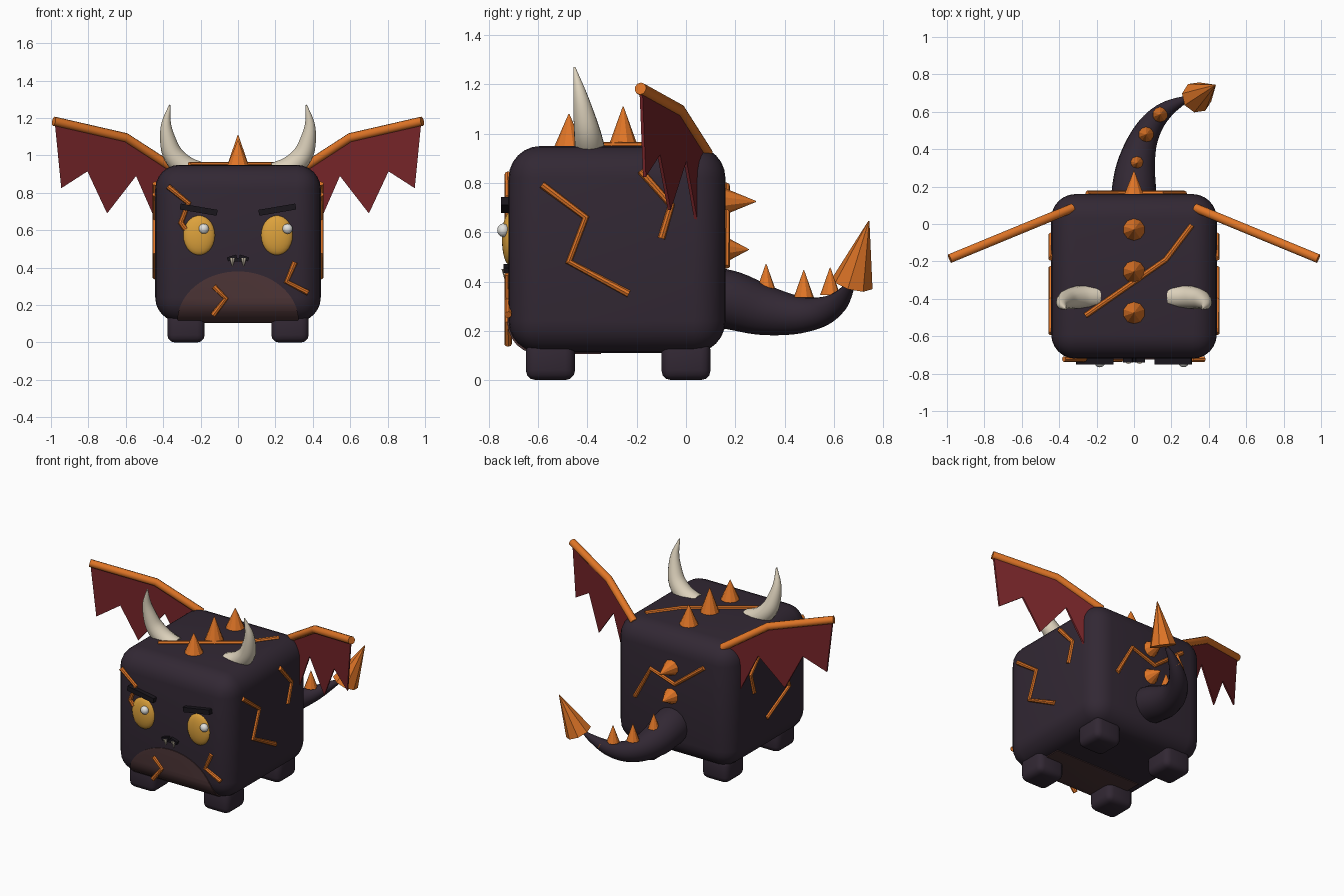
import bpy, bmesh, math
from mathutils import Vector, Matrix

if "Cube" in bpy.data.objects:
    bpy.data.objects.remove(bpy.data.objects["Cube"], do_unlink=True)


def material(name, r, g, b):
    m = bpy.data.materials.new(name)
    m.use_nodes = True
    m.diffuse_color = (r, g, b, 1)
    m.node_tree.nodes["Principled BSDF"].inputs["Base Color"].default_value = (r, g, b, 1)
    return m


HIDE = material("dark plum hide", .032, .021, .034)
ORANGE = material("ember orange", .75, .18, .02)
RED = material("wing red", .18, .018, .022)
YELLOW = material("eye amber", .72, .36, .045)
IVORY = material("horn ivory", .72, .64, .50)
BELLY = material("belly brown", .075, .036, .038)
BLACK = material("brow black", .01, .008, .012)
WHITE = material("glint white", .75, .75, .72)


def finish(name, bm, mat, smooth=None):
    bmesh.ops.recalc_face_normals(bm, faces=bm.faces)
    mesh = bpy.data.meshes.new(name)
    bm.to_mesh(mesh)
    bm.free()
    mesh.materials.append(mat)
    ob = bpy.data.objects.new(name, mesh)
    bpy.context.collection.objects.link(ob)
    if smooth:
        bpy.ops.object.select_all(action='DESELECT')
        ob.select_set(True)
        bpy.context.view_layer.objects.active = ob
        bpy.ops.object.shade_smooth_by_angle(angle=math.radians(smooth))
    return ob


def box(name, center, size, mat, bevel=0, segments=1, tilt=0, smooth=None):
    bm = bmesh.new()
    bmesh.ops.create_cube(bm, size=1)
    bmesh.ops.scale(bm, vec=size, verts=bm.verts)
    if bevel:
        bmesh.ops.bevel(bm, geom=bm.edges[:], offset=bevel, segments=segments,
                        profile=.5, affect='EDGES')
    bm.transform(Matrix.Translation(center) @ Matrix.Rotation(tilt, 4, 'Y'))
    return finish(name, bm, mat, smooth)


def ball(name, center, radii, mat):
    bm = bmesh.new()
    bmesh.ops.create_uvsphere(bm, u_segments=24, v_segments=14, radius=1)
    bm.transform(Matrix.Translation(center) @ Matrix.Diagonal((*radii, 1)))
    return finish(name, bm, mat, 60)


def spike(name, base, tip, radius, mat=ORANGE, sides=10):
    base, tip = Vector(base), Vector(tip)
    axis = tip - base
    bm = bmesh.new()
    bmesh.ops.create_cone(bm, cap_ends=True, segments=sides, radius1=radius,
                          radius2=radius * .03, depth=axis.length)
    turn = axis.to_track_quat('Z', 'Y').to_matrix().to_4x4()
    bm.transform(Matrix.Translation((base + tip) / 2) @ turn)
    return finish(name, bm, mat)


def sweep(name, path, mat, sides=8, steps=1, smooth=None):
    """Tube through (x, y, z, radius) points; steps > 1 rounds the path."""
    p = [Vector(q) for q in path]
    if steps > 1:
        ext = [2 * p[0] - p[1]] + p + [2 * p[-1] - p[-2]]
        fine = []
        for a, b, c, d in zip(ext, ext[1:], ext[2:], ext[3:]):
            for i in range(steps):
                t = i / steps
                fine.append(.5 * (2 * b + (c - a) * t + (2 * a - 5 * b + 4 * c - d) * t * t
                                  + (3 * b - a - 3 * c + d) * t ** 3))
        p = fine + [p[-1]]
    centers = [q.to_3d() for q in p]
    bm, rings, old = bmesh.new(), [], None
    for i, c in enumerate(centers):
        before = (c - centers[i - 1]).normalized() if i else Vector((0, 0, 0))
        after = (centers[i + 1] - c).normalized() if i + 1 < len(p) else Vector((0, 0, 0))
        tangent = (before + after).normalized()
        side = tangent.orthogonal().normalized() if old is None else old
        side = (side - tangent * side.dot(tangent)).normalized()
        old, up = side, tangent.cross(side)
        angles = [2 * math.pi * k / sides for k in range(sides)]
        rings.append([bm.verts.new(c + p[i].w * (side * math.cos(a) + up * math.sin(a)))
                      for a in angles])
    for r, s in zip(rings, rings[1:]):
        for k in range(sides):
            j = (k + 1) % sides
            bm.faces.new((r[k], r[j], s[j], s[k]))
    bm.faces.new(rings[0])
    bm.faces.new(rings[-1])
    return finish(name, bm, mat, smooth)


# Rounded body block and feet
MID, SIZE = Vector((0, -.28, .53)), Vector((.885, .88, .84))
box("body", MID, SIZE, HIDE, .13, 6, smooth=40)
for s, side in ((1, "left"), (-1, "right")):
    for y, end in ((-.55, "front"), (0, "back")):
        box(f"{end}_{side}_foot", (s * .278, y, .08), (.2, .2, .16), HIDE, .04, 3, smooth=40)

# Belly patch: thin skin over the body, cut by an upright oval
belly = box("belly_patch", MID, SIZE + Vector((.01, .01, .01)), BELLY, .13, 6, smooth=40)
bm = bmesh.new()
bmesh.ops.create_cone(bm, cap_ends=True, segments=64, radius1=1, radius2=1, depth=1)
bm.transform(Matrix.Translation((0, -.6, .11)) @ Matrix.Diagonal((.325, .51, .27, 1))
             @ Matrix.Rotation(math.pi / 2, 4, 'X'))
cutter = finish("belly_cutter", bm, BELLY)
cutter.hide_render = True
cutter.hide_viewport = True
cut = belly.modifiers.new("oval", 'BOOLEAN')
cut.operation, cut.solver, cut.object = 'INTERSECT', 'EXACT', cutter

# Face
for s, side, glint in ((1, "left", .265), (-1, "right", -.183)):
    ball(f"{side}_eye", (s * .208, -.715, .573), (.086, .032, .107), YELLOW)
    ball(f"{side}_eye_glint", (glint, -.742, .608), (.027, .024, .027), WHITE)
    box(f"{side}_brow", (s * .21, -.728, .71), (.2, .045, .032), BLACK, tilt=-s * .17)
    spike(f"{side}_fang", (s * .03, -.732, .45), (s * .03, -.735, .405), .017, IVORY, 8)
    box(f"{side}_nostril", (s * .032, -.725, .452), (.052, .03, .022), BLACK, tilt=s * .3)
box("mouth", (0, -.724, .443), (.05, .025, .018), BLACK)

# Horns
for s, side in ((1, "left"), (-1, "right")):
    sweep(f"{side}_horn", [(s * .2, -.388, .9, .064), (s * .28, -.39, .935, .062),
                           (s * .345, -.4, 1.0, .055), (s * .374, -.415, 1.08, .043),
                           (s * .384, -.432, 1.17, .026), (s * .365, -.453, 1.27, .004)],
          IVORY, 14, 4, 50)

# Wings: bent spar with a scalloped membrane hanging in the same upright plane
ROOT, TIP = Vector((.33, .085)), Vector((.985, -.185))


def on_wing(s, x, z, offset=0):
    y = ROOT.y + (TIP.y - ROOT.y) * (x - ROOT.x) / (TIP.x - ROOT.x)
    return Vector((s * x, y + offset, z))


outline = [(.35, .93), (.6, 1.09), (.98, 1.18), (.945, .825), (.805, .915),
           (.7, .69), (.545, .89), (.44, .65)]
for s, side in ((1, "left"), (-1, "right")):
    spar = [(*on_wing(s, x, z), .025) for x, z in ((.33, .92), (.6, 1.095), (.985, 1.183))]
    sweep(f"{side}_wing_spar", spar, ORANGE, 10, smooth=40)
    bm = bmesh.new()
    face = bm.faces.new([bm.verts.new(on_wing(s, x, z, -.006)) for x, z in outline])
    moved = bmesh.ops.extrude_face_region(bm, geom=[face])["geom"]
    bmesh.ops.translate(bm, vec=(0, .012, 0),
                        verts=[v for v in moved if isinstance(v, bmesh.types.BMVert)])
    finish(f"{side}_wing_membrane", bm, RED)

# Tail with an arrow tip
sweep("tail", [(0, .1, .34, .12), (0, .19, .322, .118), (.01, .31, .285, .103),
               (.045, .44, .265, .08), (.1, .54, .275, .062), (.17, .61, .31, .045),
               (.25, .655, .365, .025), (.3, .67, .4, .012)], HIDE, 16, 4, 50)
spike("tail_arrow", (.335, .677, .395), (.435, .742, .645), .085, sides=8)

# Spikes along the spine, back and tail
for i, (y, top) in enumerate(((-.475, 1.08), (-.255, 1.11), (-.03, 1.08))):
    spike(f"spine_spike_{i}", (0, y, .94), (0, y, top), .063)
for i, (z, end) in enumerate(((.725, .285), (.53, .255))):
    spike(f"back_spike_{i}", (0, .155, z), (0, end, z), .055)
for i, (x, y, z) in enumerate(((.015, .325, .36), (.065, .478, .335), (.14, .585, .345))):
    spike(f"tail_spike_{i}", (x, y, z), (x, y, z + .112), .041)
spike("tail_spike_end", (.2, .635, .33), (.31, .68, .4), .033)


# Glowing cracks lying on each face
def crack(name, points):
    sweep(name, [(*p, .015) for p in points], ORANGE, 8)


front = {"brow": [(-.375, .835), (-.265, .745), (-.305, .64), (-.28, .605)],
         "cheek": [(.305, .43), (.26, .325), (.375, .265)],
         "belly": [(-.13, .30), (-.065, .235), (-.135, .145)]}
for label, pts in front.items():
    crack(f"{label}_crack", [(x, -.722, z) for x, z in pts])
flank = {"front": [(-.585, .793), (-.407, .66), (-.475, .48), (-.232, .35)],
         "back": [(-.185, .85), (-.06, .71), (-.10, .575)]}
for s, side in ((1, "left"), (-1, "right")):
    for label, pts in flank.items():
        crack(f"{side}_{label}_flank_crack", [(s * .443, y, z) for y, z in pts])
crack("back_crack", [(x, .163, z) for x, z in ((.27, .46), (.15, .68), (-.03, .62), (-.25, .79))])
crack("top_crack", [(x, y, .951) for x, y in ((-.26, -.49), (.17, -.19), (.31, -.005))])
